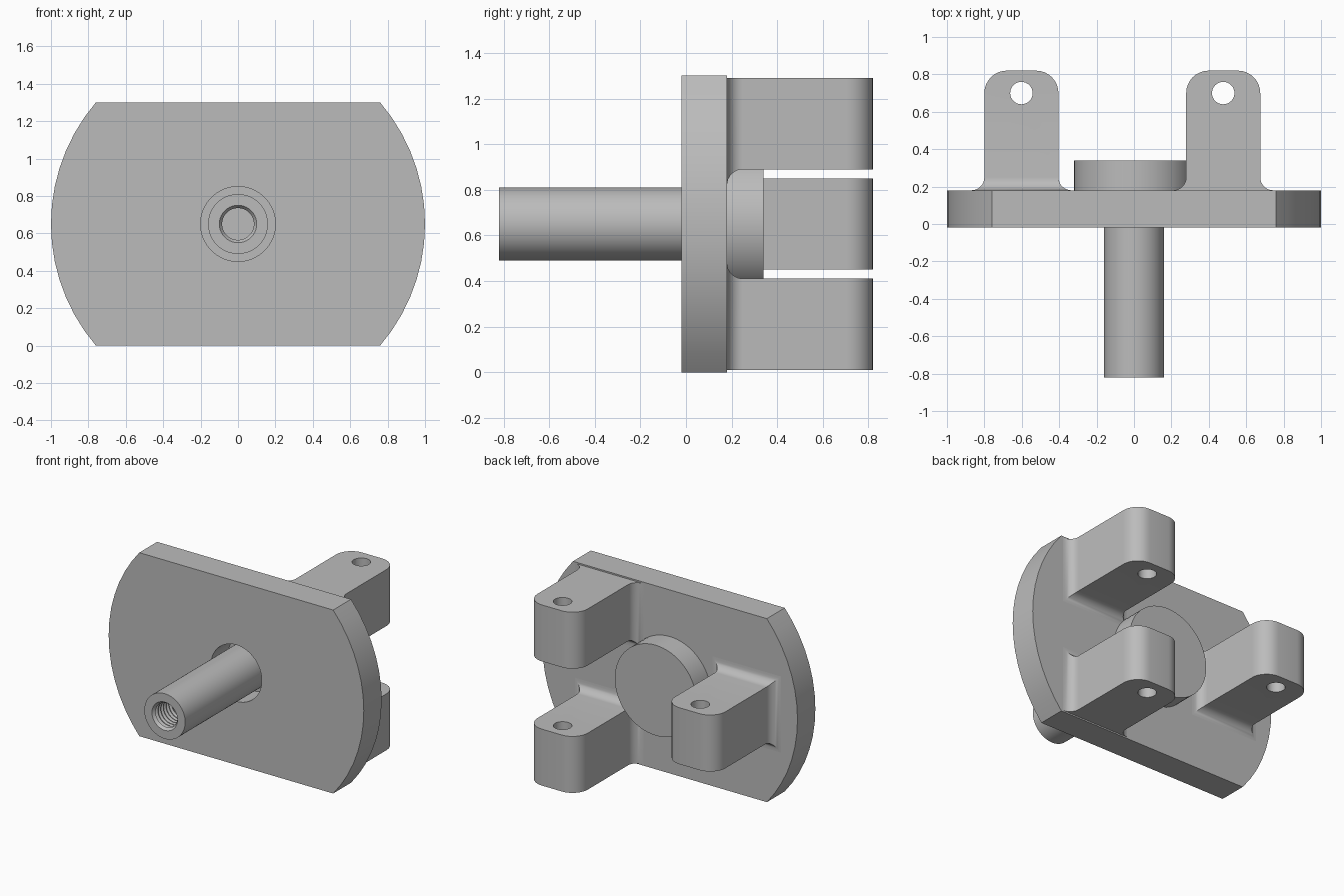
import bpy, bmesh
from math import sin, cos, pi, asin

old = bpy.data.objects.get("Cube")
if old:
    bpy.data.objects.remove(old, do_unlink=True)

# One plain grey metal
GREY = (0.5, 0.5, 0.5, 1.0)
metal = bpy.data.materials.new("grey_metal")
metal.use_nodes = True
metal.diffuse_color = GREY
metal.node_tree.nodes["Principled BSDF"].inputs["Base Color"].default_value = GREY

MID = 0.65                 # height of the shaft axis
FRONT, BACK = -0.02, 0.18  # plate faces
TIP = 0.82                 # end of the lugs


def loft(name, rings):
    """Skin a list of equal-length point rings and cap both ends."""
    bm = bmesh.new()
    loops = [[bm.verts.new(p) for p in ring] for ring in rings]
    for a, b in zip(loops, loops[1:]):
        for i in range(len(a)):
            j = (i + 1) % len(a)
            bm.faces.new((a[i], a[j], b[j], b[i]))
    bm.faces.new(loops[0])
    bm.faces.new(loops[-1])
    bmesh.ops.recalc_face_normals(bm, faces=bm.faces)
    mesh = bpy.data.meshes.new(name)
    bm.to_mesh(mesh)
    bm.free()
    mesh.materials.append(metal)
    obj = bpy.data.objects.new(name, mesh)
    bpy.context.collection.objects.link(obj)
    return obj


def activate(obj):
    bpy.ops.object.select_all(action='DESELECT')
    obj.select_set(True)
    bpy.context.view_layer.objects.active = obj


def smooth(obj):
    activate(obj)
    bpy.ops.object.shade_smooth_by_angle(angle=pi / 6)


def turn(name, profile, sides=64):
    """Turned part around the shaft axis from (radius, y) pairs."""
    angles = [2 * pi * i / sides for i in range(sides)]
    return loft(name, [[(r * cos(a), y, MID + r * sin(a)) for a in angles]
                       for r, y in profile])


def cut(obj, cutter):
    cutter.hide_render = True
    mod = obj.modifiers.new("hole", 'BOOLEAN')
    mod.operation = 'DIFFERENCE'
    mod.solver = 'EXACT'
    mod.object = cutter
    activate(obj)
    bpy.ops.object.modifier_apply(modifier=mod.name)
    bpy.data.objects.remove(cutter, do_unlink=True)


# Base plate: a disc with flat top and bottom, bored for the shaft
half = asin(MID)
arc = [half * (2 * i / 14 - 1) for i in range(15)]
outline = [(cos(a), sin(a)) for a in arc] + [(-cos(a), -sin(a)) for a in arc]
plate = loft("base_plate", [[(x, y, MID + z) for x, z in outline]
                            for y in (FRONT, BACK)])
cut(plate, turn("bore_cutter", [(0.2, FRONT - 0.1), (0.2, BACK + 0.1)]))
smooth(plate)

# Round boss closing the bore at the back
smooth(turn("rear_boss", [(0.32, BACK - 0.005), (0.32, 0.34)]))

# Shaft with a threaded socket in its front end
end = -TIP
socket = [(0.1, end), (0.085, end + 0.02)]
for i in range(12):
    y = end + 0.03 + 0.03 * i
    socket += [(0.1, y), (0.1, y + 0.005), (0.085, y + 0.015), (0.085, y + 0.02)]
smooth(turn("threaded_shaft", [(0.16, BACK), (0.16, end)] + socket))


def lug(name, x, low, high, fillet_low, fillet_high):
    """Mounting lug: filleted root, rounded tip corners, upright pin hole."""
    w, root, corner, n = 0.198, 0.07, 0.12, 8
    steps = [(BACK - 0.01, root, root)]
    for i in range(n + 1):
        a = pi / 2 * i / n
        flare = root * (1 - sin(a))
        steps.append((BACK + root * (1 - cos(a)), flare, flare))
    for i in range(n + 1):
        a = pi / 2 * i / n
        steps.append((TIP - corner * (1 - sin(a)), -corner * (1 - cos(a)), 0))
    rings = []
    for y, dx, dz in steps:
        b, t = low - dz * fillet_low, high + dz * fillet_high
        rings.append([(x - w - dx, y, b), (x + w + dx, y, b),
                      (x + w + dx, y, t), (x - w - dx, y, t)])
    obj = loft(name, rings)
    pin = [2 * pi * i / 32 for i in range(32)]
    cut(obj, loft("pin_cutter", [[(x + 0.06 * cos(a), 0.7 + 0.06 * sin(a), z)
                                  for a in pin] for z in (low - 0.1, high + 0.1)]))
    smooth(obj)


# Two lugs on the left, one on the right between their heights
lug("upper_left_lug", 0.477, 0.89, 1.29, 1, 0)
lug("lower_left_lug", 0.477, 0.01, 0.41, 0, 1)
lug("right_lug", -0.602, 0.45, 0.85, 1, 1)
